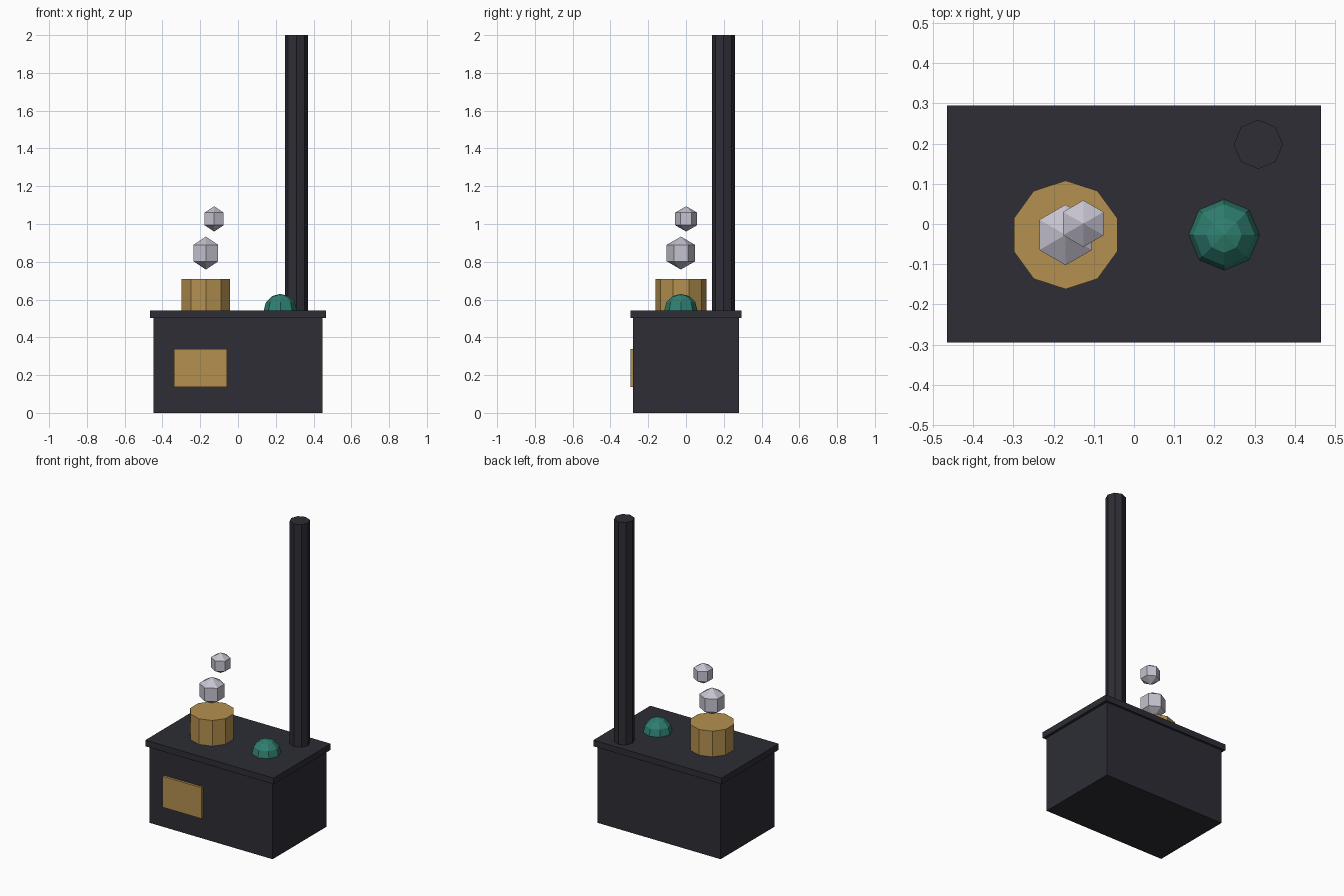
import bpy, bmesh, math

if "Cube" in bpy.data.objects:
    bpy.data.objects.remove(bpy.data.objects["Cube"])


def material(name, rgb):
    m = bpy.data.materials.new(name)
    m.diffuse_color = (*rgb, 1)
    m.use_nodes = True
    m.node_tree.nodes["Principled BSDF"].inputs["Base Color"].default_value = m.diffuse_color
    return m


iron = material("dark iron", (0.026, 0.026, 0.036))
brass = material("brass", (0.46, 0.28, 0.08))
green = material("green enamel", (0.028, 0.21, 0.16))
steam = material("pale steam", (0.56, 0.54, 0.62))


def finish(name, bm, mat):
    bmesh.ops.recalc_face_normals(bm, faces=bm.faces)
    mesh = bpy.data.meshes.new(name)
    bm.to_mesh(mesh)
    bm.free()
    mesh.materials.append(mat)
    bpy.context.collection.objects.link(bpy.data.objects.new(name, mesh))


def box(name, x, y, z, mat):
    """Box from (min, max) pairs on each axis."""
    bm = bmesh.new()
    bmesh.ops.create_cube(bm, size=1)
    for v in bm.verts:
        v.co = [(a + b) / 2 + c * (b - a) for c, (a, b) in zip(v.co, (x, y, z))]
    finish(name, bm, mat)


def lathe(name, center, profile, sides, mat):
    """Spin a bottom-to-top (radius, height) profile; radius 0 makes a pole."""
    bm = bmesh.new()
    cx, cy, cz = center
    rings = []
    for r, h in profile:
        if r < 1e-5:
            rings.append([bm.verts.new((cx, cy, cz + h))] * sides)
            continue
        angles = [math.pi / 2 + 2 * math.pi * i / sides for i in range(sides)]
        rings.append([bm.verts.new((cx + r * math.cos(a), cy + r * math.sin(a), cz + h))
                      for a in angles])
    for low, high in zip(rings, rings[1:]):
        for i in range(sides):
            j = (i + 1) % sides
            bm.faces.new(list(dict.fromkeys((low[i], low[j], high[j], high[i]))))
    for ring, (r, h) in ((rings[0], profile[0]), (rings[-1], profile[-1])):
        if r >= 1e-5:
            bm.faces.new(ring)
    finish(name, bm, mat)


def arc(radius, start, end, steps):
    """Sphere profile between two latitudes in degrees."""
    lats = [math.radians(start + (end - start) * i / steps) for i in range(steps + 1)]
    return [(radius * math.cos(t), radius * math.sin(t)) for t in lats]


TOP = 0.542

# Stove body, overhanging top plate and firebox door
box("stove_body", (-0.447, 0.447), (-0.28, 0.28), (0, 0.502), iron)
box("top_plate", (-0.465, 0.465), (-0.295, 0.295), (0.502, TOP), iron)
box("firebox_door", (-0.34, -0.058), (-0.295, -0.27), (0.136, 0.339), brass)

# Chimney pipe at the back corner
lathe("chimney_pipe", (0.309, 0.198, TOP), [(0.061, 0), (0.061, 2 - TOP)], 8, iron)

# Cooking pot and green dome on the top plate
lathe("pot", (-0.17, -0.027, TOP), [(0.135, 0), (0.135, 0.168)], 10, brass)
lathe("dome", (0.224, -0.027, TOP), arc(0.088, 0, 90, 3), 8, green)

# Steam puffs rising from the pot
lathe("large_steam_puff", (-0.17, -0.027, 0.846), arc(0.087, -90, 90, 3), 6, steam)
lathe("small_steam_puff", (-0.126, 0.001, 1.027), arc(0.067, -90, 90, 3), 6, steam)
